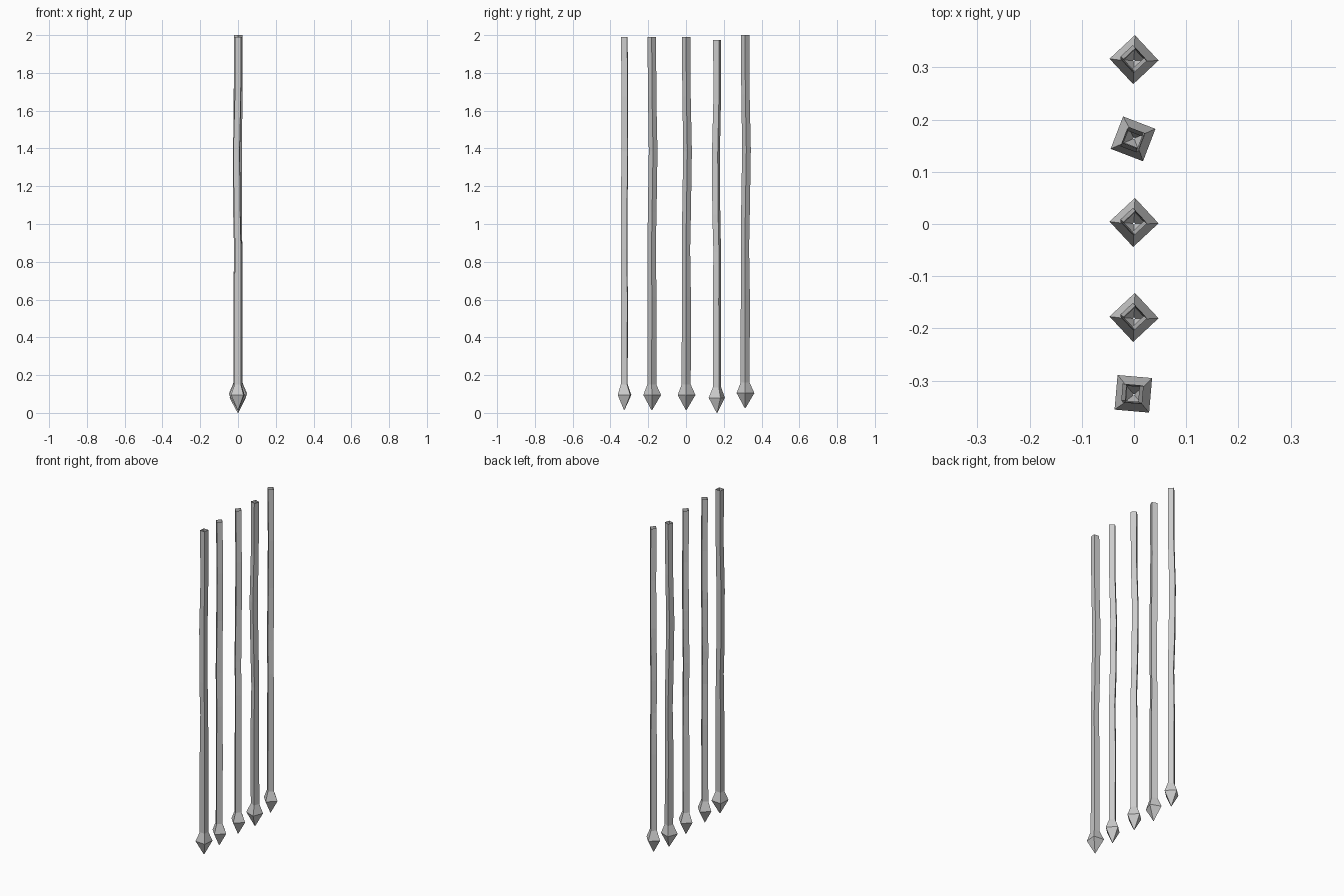
import bpy, bmesh
from math import cos, sin, radians, pi

if "Cube" in bpy.data.objects:
    bpy.data.objects.remove(bpy.data.objects["Cube"])

# Ring profile from the tip up: height, corner radius, sideways drift x, y
RINGS = [(0.0, 0.002, 0, 0), (0.08, 0.047, 0, 0.002), (0.135, 0.024, 0, 0),
         (0.60, 0.024, 0, 0.001), (0.85, 0.022, 0.001, -0.001),
         (1.05, 0.023, -0.003, 0.002), (1.37, 0.023, -0.003, 0.007),
         (1.66, 0.022, 0.002, 0.002), (1.975, 0.023, 0.001, 0)]


def spear(name, y, z, turn, flip=0):
    bm = bmesh.new()
    rings = []
    for h, r, dx, dy in RINGS:
        rings.append([bm.verts.new((dx + r * cos(k * pi / 2),
                                    dy + r * sin(k * pi / 2), h))
                      for k in range(4)])
    # Four-sided hollow shaft with a flared head, open at the upper end
    for a, b in zip(rings, rings[1:]):
        for k in range(4):
            j = (k + 1) % 4
            bm.faces.new((a[k], a[j], b[j], b[k]))
    mesh = bpy.data.meshes.new(name)
    bm.to_mesh(mesh)
    bm.free()
    ob = bpy.data.objects.new(name, mesh)
    ob.location = (0, y, z)
    ob.rotation_euler.z = radians(turn + flip)
    bpy.context.collection.objects.link(ob)


# Row of five downward spikes, each turned and dropped a little differently
ROW = [(-0.327, 0.015, 40, 0), (-0.181, 0.015, -2, 0), (0.001, 0.015, -2, 0),
       (0.164, 0.0, 24, 90), (0.313, 0.025, -2, 0)]
for i, (y, z, turn, flip) in enumerate(ROW):
    spear(f"spear_{i + 1}", y, z, turn, flip)
